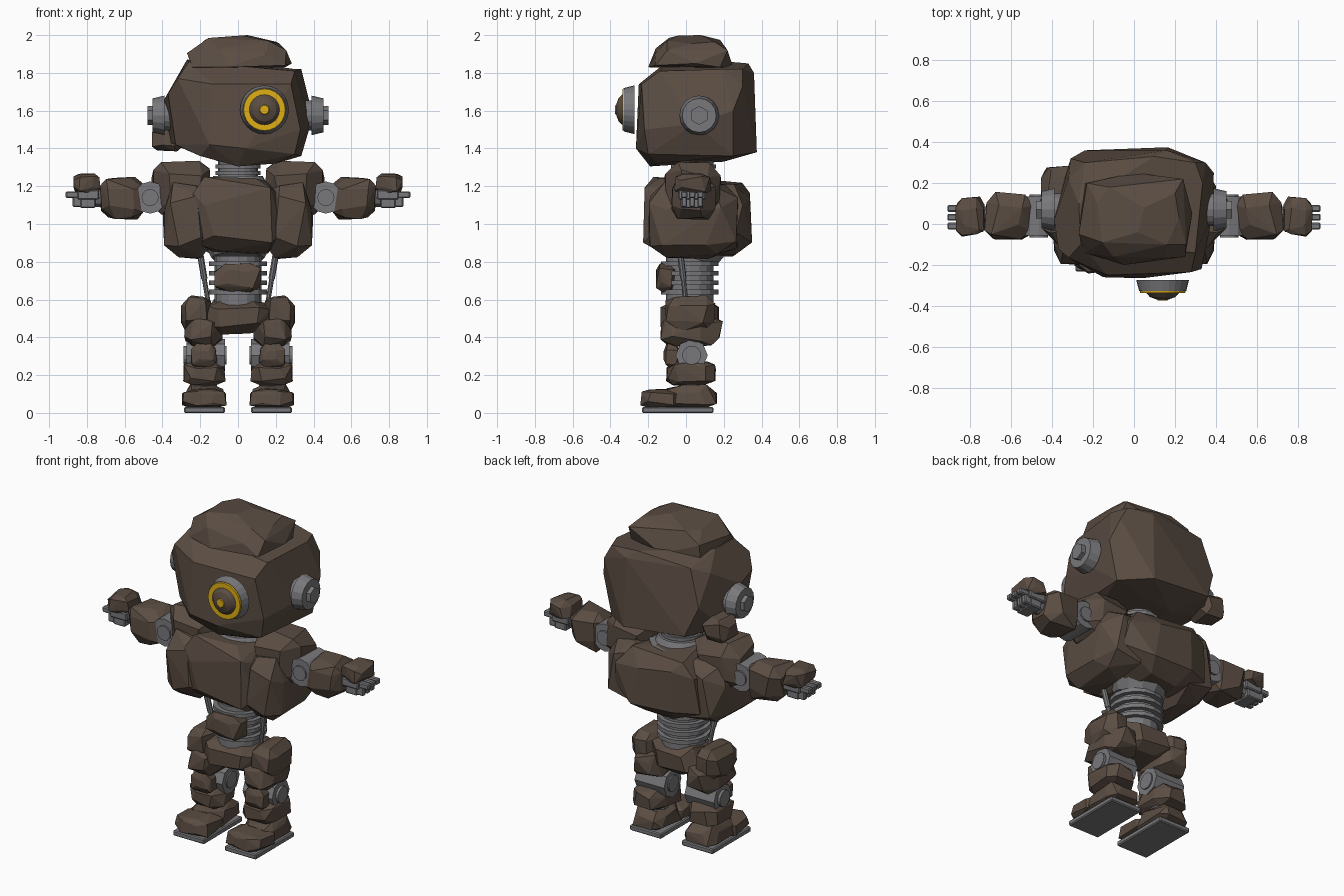
import bpy, bmesh, math, random
from mathutils import Vector, Matrix


def material(name, rgb):
    m = bpy.data.materials.new(name)
    m.diffuse_color = (*rgb, 1)
    return m


STONE = material("brown stone", (0.102, 0.073, 0.055))
METAL = material("grey metal", (0.19, 0.19, 0.20))
GOLD = material("yellow glow", (0.74, 0.43, 0.008))


def finish(bm, name, mat):
    bmesh.ops.recalc_face_normals(bm, faces=bm.faces[:])
    me = bpy.data.meshes.new(name)
    bm.to_mesh(me)
    bm.free()
    me.materials.append(mat)
    ob = bpy.data.objects.new(name, me)
    bpy.context.collection.objects.link(ob)
    return ob


def hull(name, pts, mat=STONE):
    """Flat-faceted boulder: convex hull of points."""
    bm = bmesh.new()
    for p in pts:
        bm.verts.new(p)
    r = bmesh.ops.convex_hull(bm, input=bm.verts[:])
    loose = {v for v in r["geom_interior"] + r["geom_unused"]
             if isinstance(v, bmesh.types.BMVert) and v.is_valid}
    bmesh.ops.delete(bm, geom=list(loose), context='VERTS')
    bmesh.ops.dissolve_limit(bm, angle_limit=math.radians(7),
                             verts=bm.verts[:], edges=bm.edges[:])
    return finish(bm, name, mat)


def rock(name, lo, hi, seed, s=1):
    """Random chunky boulder filling the box lo..hi, mirrored in x when s = -1."""
    rnd = random.Random(seed)
    pts = []
    for axis in range(3):
        for i in range(8):
            p = [(1 if i >> k & 1 else -1) * rnd.uniform(.28, .72) for k in range(3)]
            p[axis] = math.copysign(rnd.uniform(.85, 1), p[axis])
            pts.append(p)
    for k in range(3):
        a, b = min(p[k] for p in pts), max(p[k] for p in pts)
        for p in pts:
            p[k] = lo[k] + (p[k] - a) / (b - a) * (hi[k] - lo[k])
    return hull(name, [(s * p[0], p[1], p[2]) for p in pts])


def rod(name, a, b, r1, r2=None, sides=16, mat=METAL):
    """Cylinder or cone from point a to point b."""
    a, b = Vector(a), Vector(b)
    d = b - a
    bm = bmesh.new()
    bmesh.ops.create_cone(bm, cap_ends=True, segments=sides, radius1=r1,
                          radius2=r1 if r2 is None else r2, depth=d.length,
                          matrix=Matrix.Translation((a + b) / 2) @ d.to_track_quat('Z', 'Y').to_matrix().to_4x4())
    return finish(bm, name, mat)


def box(name, lo, hi, s=1, bevel=0.006):
    """Bevelled box, mirrored in x when s = -1."""
    bm = bmesh.new()
    bmesh.ops.create_cube(bm, size=1)
    for v in bm.verts:
        v.co = Vector(((v.co[k] + .5) * (hi[k] - lo[k]) + lo[k] for k in range(3)))
    bmesh.ops.bevel(bm, geom=bm.edges[:], offset=bevel, segments=1, affect='EDGES')
    for v in bm.verts:
        v.co.x *= s
    return finish(bm, name, METAL)


# Head boulder and cap stone
hull("head", [
    (-.26, -.1, 1.86), (.30, -.14, 1.81), (.335, .2, 1.82), (.3, .3, 1.82), (.1, .33, 1.85),
    (-.24, .3, 1.82), (-.27, .1, 1.87), (-.32, -.165, 1.77), (-.32, .22, 1.78), (-.37, -.12, 1.69),
    (-.13, -.25, 1.74), (.28, -.235, 1.74), (.33, -.22, 1.5), (.3, -.2, 1.37), (.04, -.265, 1.4),
    (-.15, -.26, 1.42), (-.2, -.19, 1.36), (0, -.19, 1.305), (.2, -.15, 1.32),
    (-.39, .02, 1.66), (-.33, -.1, 1.42), (-.36, .15, 1.43), (-.31, .32, 1.6),
    (.385, .05, 1.53), (.39, .25, 1.6), (.35, .3, 1.73), (.335, .25, 1.36),
    (.165, .375, 1.38), (-.24, .36, 1.42), (.16, .36, 1.8), (-.1, .2, 1.33)])
hull("head_cap", [
    (-.155, -.09, 1.985), (.02, -.04, 1.998), (.05, .08, 2.0), (.16, -.1, 1.97), (.2, .15, 1.965),
    (-.12, .18, 1.975), (-.18, .1, 1.97), (.22, .03, 1.955), (-.27, -.05, 1.905), (-.23, .2, 1.92),
    (.255, -.1, 1.92), (.285, .05, 1.85), (.24, .22, 1.92), (-.1, -.16, 1.93), (.15, -.165, 1.9),
    (-.24, -.14, 1.83), (-.05, -.2, 1.83), (.25, -.16, 1.84), (.25, .18, 1.83), (-.24, .2, 1.82),
    (0, .25, 1.83)])
rock("cheek_stone", (-.455, .1, 1.385), (-.28, .285, 1.53), 5)


# Eye: housing, iris, dome and pupil along -y
def eye(name, y0, y1, r1, r2, mat):
    rod(name, (.14, y0, 1.605), (.14, y1, 1.605), r1, r2, 24, mat)


eye("eye_housing", -.273, -.328, .129, .115, METAL)
eye("eye_iris", -.328, -.337, .112, .11, GOLD)
eye("eye_dome_base", -.337, -.357, .08, .062, STONE)
eye("eye_dome_tip", -.357, -.37, .062, .026, STONE)
eye("eye_pupil", -.37, -.375, .026, .023, GOLD)

# Neck and inner torso frame
rod("neck", (0, .04, 1.2), (0, .04, 1.4), .105, sides=20)
for z in (1.27, 1.305):
    rod("neck_ring", (0, .04, z - .01), (0, .04, z + .01), .12, sides=20)
rod("neck_collar", (0, .04, 1.22), (0, .04, 1.255), .15, .13, 20)
rod("torso_core", (0, .05, .9), (0, .05, 1.22), .18, .18, 12)
rod("torso_base", (0, .03, .82), (0, .05, .9), .14, .18, 12)

# Chest, back and belly boulders
rock("chest", (-.238, -.227, .838), (.238, .1, 1.25), 11)
rock("back", (-.29, .02, .825), (.3, .35, 1.24), 12)
rock("belly", (-.125, -.16, .64), (.12, -.05, .79), 13)
rock("pelvis", (-.175, -.135, .415), (.175, .175, .605), 14)

# Ribbed waist
rod("waist", (0, .02, .55), (0, .02, .83), .125, sides=16)
for i in range(4):
    z = .64 + .05 * i
    rod("waist_ring", (0, .02, z - .012), (0, .02, z + .012), .153, sides=16)

for s, side in ((-1, "left"), (1, "right")):
    def R(part, lo, hi, seed):
        rock(f"{side}_{part}", lo, hi, seed, s)

    def C(part, a, b, r1, r2=None, sides=16):
        rod(f"{side}_{part}", (s * a[0], *a[1:]), (s * b[0], *b[1:]), r1, r2, sides)

    def B(part, lo, hi):
        box(f"{side}_{part}", lo, hi, s)

    # Ears with hexagonal bolts
    C("ear_mount", (.3, .07, 1.575), (.39, .07, 1.575), .08)
    C("ear_disc", (.388, .07, 1.575), (.452, .07, 1.575), .105, .09)
    C("ear_bolt", (.45, .07, 1.575), (.478, .07, 1.575), .05, sides=6)

    # Flank and shoulder boulders
    R("flank", (.13, -.2, .815), (.4, .275, 1.22), 21)
    R("shoulder", (.14, -.115, 1.05), (.457, .185, 1.335), 22)

    # Arm
    C("upper_arm", (.33, .04, 1.14), (.47, .04, 1.14), .06, sides=8)
    C("elbow", (.465, -.055, 1.14), (.465, .135, 1.14), .085, sides=12)
    C("elbow_cap", (.465, -.065, 1.14), (.465, .145, 1.14), .045, sides=12)
    R("forearm", (.495, -.077, 1.025), (.73, .157, 1.25), 23)
    C("wrist", (.68, .035, 1.14), (.76, .035, 1.14), .05, sides=8)
    B("palm", (.735, -.04, 1.13), (.85, .105, 1.18))
    B("thumb", (.755, -.03, 1.085), (.835, .095, 1.135))
    R("hand_stone", (.728, -.062, 1.155), (.872, .134, 1.268), 24)
    for i in range(3):
        y = -.01 + .043 * i
        B("finger", (.83, y - .017, 1.138), (.912, y + .017, 1.172))
        B("fingertip", (.81, y - .015, 1.09), (.875, y + .015, 1.145))

    # Piston between chest and hip
    C("piston_sleeve", (.2, -.03, .84), (.178, -.014, .71), .017, sides=8)
    C("piston_rod", (.18, -.015, .72), (.155, 0, .57), .013, sides=8)

    # Leg
    R("hip", (.14, -.11, .43), (.302, .155, .622), 31)
    R("thigh", (.083, -.135, .352), (.285, .195, .52), 32)
    C("knee", (.07, .03, .305), (.272, .03, .305), .085, sides=8)
    C("knee_cap", (.062, .03, .305), (.288, .03, .305), .05)
    R("knee_stone", (.11, -.12, .242), (.25, -.03, .37), 33)
    R("shin", (.066, -.105, .145), (.29, .158, .275), 34)
    C("ankle", (.178, .03, .1), (.178, .03, .2), .07, sides=10)
    R("heel", (.07, -.115, .024), (.287, .165, .15), 35)
    R("toe", (.062, -.242, .024), (.297, -.02, .128), 36)
    B("sole", (.07, -.232, 0), (.285, .145, .032))
